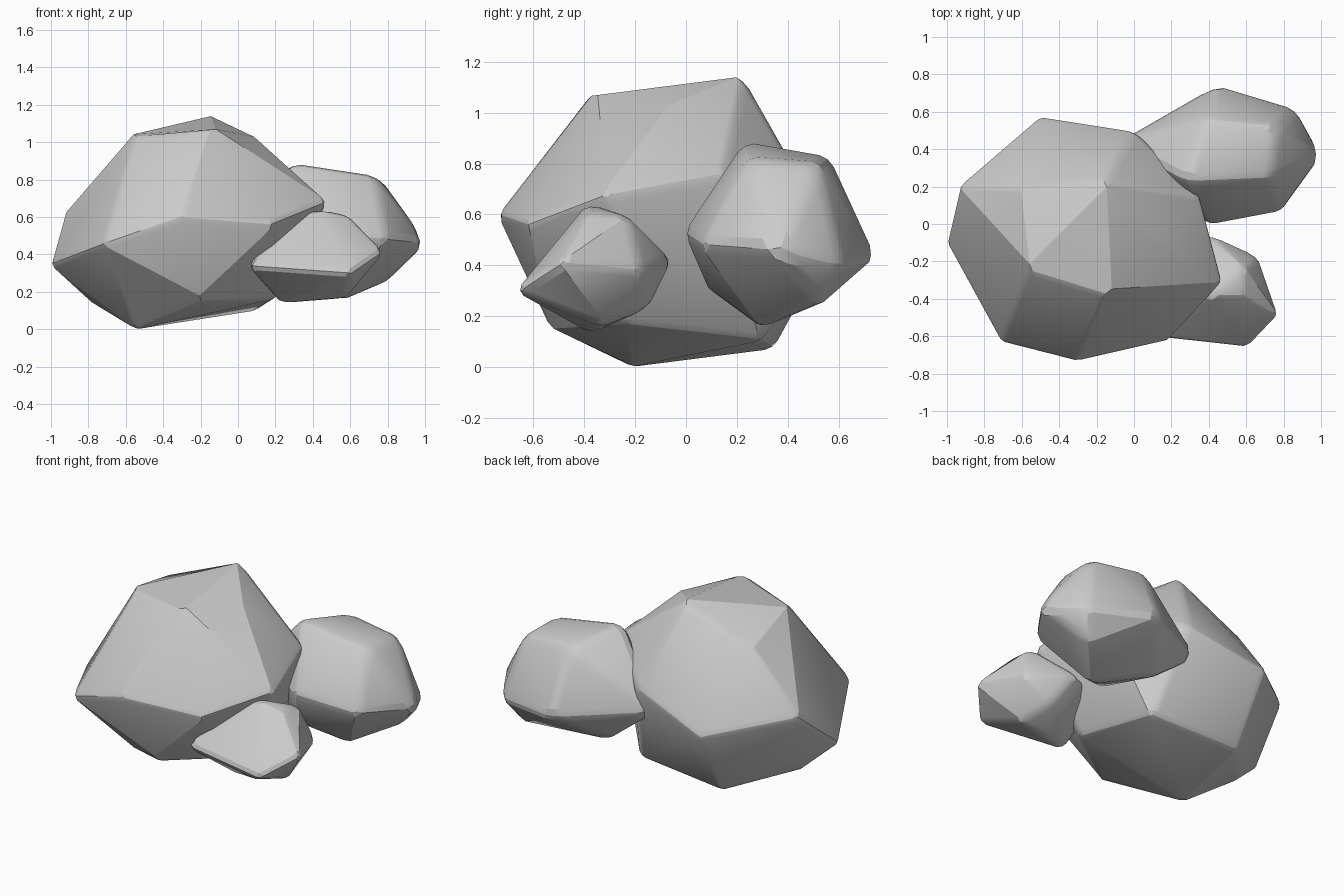
import bpy, bmesh
from mathutils import Vector

if "Cube" in bpy.data.objects:
    bpy.data.objects.remove(bpy.data.objects["Cube"])


def rock(name, points, width):
    """Faceted stone: convex hull of corner points with softened ridges."""
    bm = bmesh.new()
    centre = sum((Vector(p) for p in points), Vector()) / len(points)
    for p in points:
        # push corners out slightly to make up for the bevel
        v = Vector(p)
        bm.verts.new(v + (v - centre).normalized() * 0.3 * width)
    hull = bmesh.ops.convex_hull(bm, input=bm.verts[:])
    loose = {e for e in hull["geom_interior"] + hull["geom_unused"]
             if isinstance(e, bmesh.types.BMVert)}
    bmesh.ops.delete(bm, geom=list(loose), context='VERTS')
    # rest the lowest corner on or above the ground
    for v in bm.verts:
        v.co.z = max(v.co.z, 0)
    bmesh.ops.recalc_face_normals(bm, faces=bm.faces[:])
    mesh = bpy.data.meshes.new(name)
    bm.to_mesh(mesh)
    bm.free()
    ob = bpy.data.objects.new(name, mesh)
    bpy.context.collection.objects.link(ob)
    bev = ob.modifiers.new("soft_ridges", 'BEVEL')
    bev.width = width
    bev.segments = 2
    bev.limit_method = 'ANGLE'
    bev.angle_limit = 0.5
    bpy.ops.object.select_all(action='DESELECT')
    ob.select_set(True)
    bpy.context.view_layer.objects.active = ob
    bpy.ops.object.modifier_apply(modifier=bev.name)
    bpy.ops.object.shade_smooth_by_angle(angle=0.35)
    return ob


# Large boulder: crown, waist, underside
rock("large_boulder", [
    (-.15, .22, 1.125), (-.15, -.37, 1.07), (-.54, -.25, 1.03), (.08, -.07, 1.02), (-.6, .19, .94),
    (-.31, -.73, .6), (-.71, -.63, .46), (.18, -.62, .56), (.47, -.31, .68), (.35, .14, .76),
    (0, .49, .65), (-.5, .57, .5), (-.93, .2, .6), (-1, -.1, .35),
    (-.54, -.22, 0), (-.2, -.52, .15), (.2, -.23, .17), (.11, .29, .11), (-.48, .34, .08),
    (-.79, -.02, .16)], 0.035)

# Medium stone at the back right
rock("medium_stone", [
    (.28, .23, .88), (.73, .25, .81), (.76, .52, .79), (.4, .56, .82),
    (1, .36, .46), (.86, .61, .4), (.44, .735, .44), (-.1, .43, .5), (.41, 0, .53), (.79, .07, .48),
    (.78, .52, .25), (.57, .29, .16), (.2, .47, .27), (.35, .1, .3)], 0.045)

# Small stone at the front right
rock("small_stone", [
    (.4, -.38, .64), (.58, -.38, .6), (.58, -.23, .59),
    (.61, -.66, .3), (.77, -.49, .41), (.66, -.18, .38), (.4, -.06, .42), (.05, -.6, .34), (.15, -.15, .4),
    (.57, -.33, .17), (.23, -.37, .14), (.5, -.15, .24)], 0.035)
